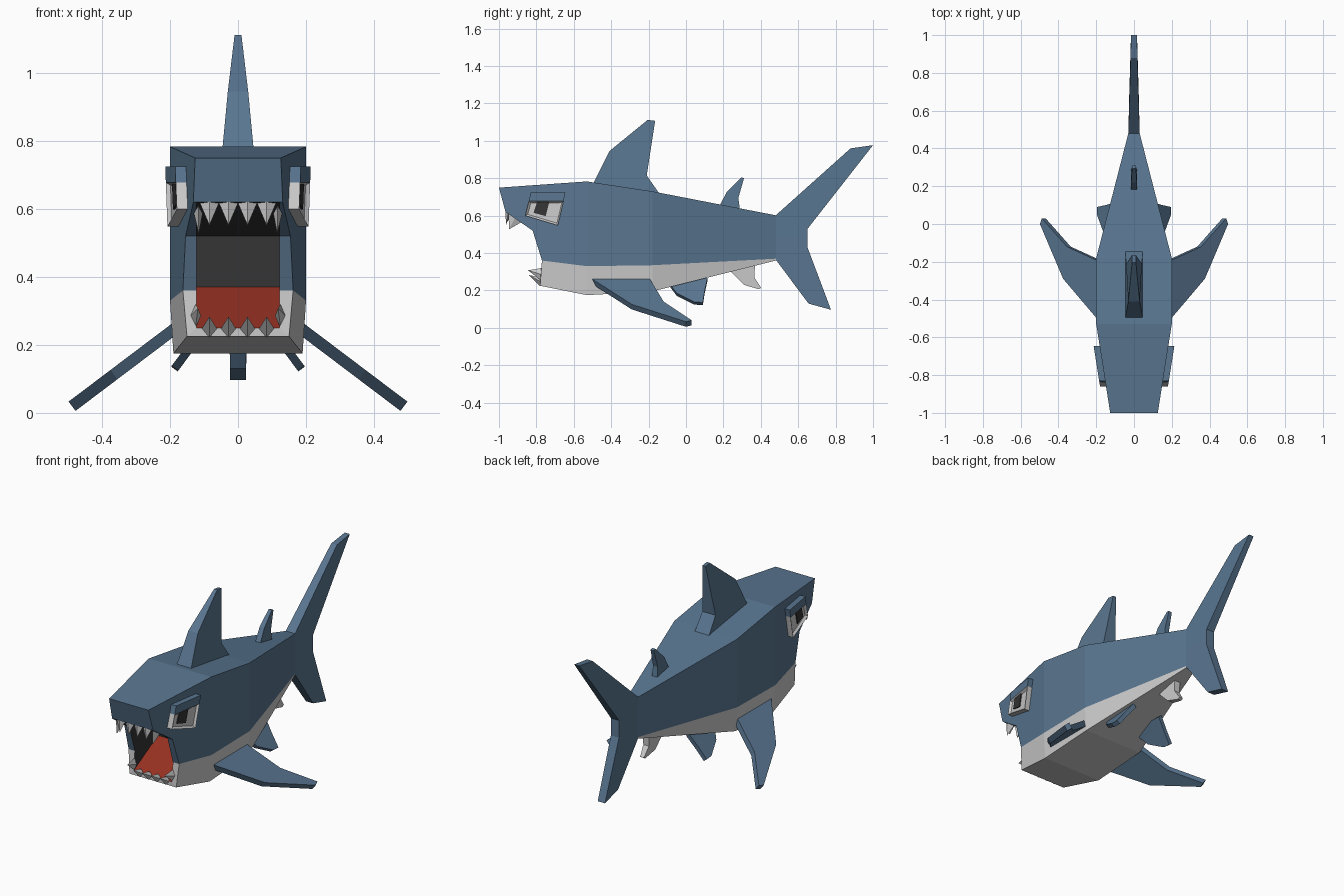
import bpy, bmesh
from mathutils import Vector

if "Cube" in bpy.data.objects:
    bpy.data.objects.remove(bpy.data.objects["Cube"])


def material(name, rgb):
    m = bpy.data.materials.new(name)
    m.diffuse_color = (*rgb, 1)
    m.use_nodes = True
    m.node_tree.nodes["Principled BSDF"].inputs["Base Color"].default_value = m.diffuse_color
    return m


BLUE = material("blue_skin", (0.10, 0.18, 0.28))
PALE = material("pale", (0.58, 0.58, 0.58))
DARK = material("dark", (0.035, 0.035, 0.035))
RED = material("red", (0.30, 0.03, 0.015))
MATS = [BLUE, PALE, DARK, RED]


def build(name, faces, mats, inset=None):
    """Weld a list of (points, material index) faces into one object."""
    bm = bmesh.new()
    made = []
    for pts, mi in faces:
        f = bm.faces.new([bm.verts.new(p) for p in pts])
        f.material_index = mi
        made.append(f)
    bmesh.ops.remove_doubles(bm, verts=bm.verts[:], dist=0.0005)
    bmesh.ops.recalc_face_normals(bm, faces=bm.faces[:])
    if inset:
        face = max(bm.faces, key=lambda f: abs(f.calc_center_median().x))
        bmesh.ops.inset_region(bm, faces=[face], thickness=inset[0], depth=inset[1])
    me = bpy.data.meshes.new(name)
    bm.to_mesh(me)
    bm.free()
    for m in mats:
        me.materials.append(m)
    ob = bpy.data.objects.new(name, me)
    bpy.context.collection.objects.link(ob)
    return ob


def slab(name, a, b, mat, inset=None):
    """Solid between two matching outlines."""
    n = len(a)
    faces = [(a, 0), (b, 0)]
    faces += [([a[i], a[(i + 1) % n], b[(i + 1) % n], b[i]], 0) for i in range(n)]
    return build(name, faces, [mat], inset)


def upright_fin(name, profile, mat):
    """Fin in the middle plane; profile holds y, z, half thickness."""
    slab(name, [(t, y, z) for y, z, t in profile], [(-t, y, z) for y, z, t in profile], mat)


def side_fin(name, s, outline, x0, z0, slope, half):
    """Sloping fin on side s; outline holds x, y."""
    n = Vector((s * slope, 0, 1)).normalized() * half
    mid = [Vector((s * x, y, z0 - slope * (x - x0))) for x, y in outline]
    slab(name, [p + n for p in mid], [p - n for p in mid], BLUE)


def width(y):
    return 0.2 - 0.158 * (-0.53 - y)


# Body: stations of y, half width, top, colour line, belly
stations = [(-0.53, 0.2, 0.783, 0.33, 0.175),
            (-0.18, 0.2, 0.73, 0.335, 0.195),
            (0.48, 0.03, 0.602, 0.37, 0.36)]
faces = []


def ring(st):
    y, w, t, l, b = st
    return [(w, y, t), (w, y, l), (w * 0.95, y, b), (-w * 0.95, y, b), (-w, y, l), (-w, y, t)]


for st0, st1 in zip(stations, stations[1:]):
    r0, r1 = ring(st0), ring(st1)
    for i, mi in enumerate([0, 1, 1, 1, 0, 0]):
        j = (i + 1) % 6
        faces.append(([r0[i], r0[j], r1[j], r1[i]], mi))
faces.append((ring(stations[-1]), 0))

# Head: open mouth with a thick rim and a cavity behind it
neck = ring(stations[0])
mouth = [(-0.965, 0.62), (-0.82, 0.52), (-0.77, 0.36), (-0.78, 0.225)]
sides = {}
for s in (1, -1):
    O = [(s * width(y), y, z) for y, z in mouth]
    O[3] = (s * 0.15, -0.78, 0.225)
    I = [(s * 0.122, y, z) for y, z in mouth]
    I[3] = (s * 0.122, -0.78, 0.25)
    nose = (s * 0.126, -1.0, 0.75)
    top, line, low = neck[:3] if s == 1 else (neck[5], neck[4], neck[3])
    back_top, back_low = (s * 0.122, -0.56, 0.52), (s * 0.122, -0.56, 0.37)
    faces += [([top, nose, O[0], O[1], O[2], line], 0), ([line, O[2], O[3], low], 1)]
    faces += [([O[i], O[i + 1], I[i + 1], I[i]], 1 if i == 2 else 0) for i in range(3)]
    faces.append(([I[0], I[1], I[2], I[3], back_low, back_top], 2))
    sides[s] = dict(nose=nose, top=top, low=low, o0=O[0], i0=I[0], o3=O[3], i3=I[3],
                    bt=back_top, bl=back_low)


def across(keys, mi):
    L, R = sides[-1], sides[1]
    faces.append(([L[k] for k in keys] + [R[k] for k in reversed(keys)], mi))


across(["top", "nose"], 0)
across(["nose", "o0", "i0"], 0)
across(["o3", "i3"], 1)
across(["o3", "low"], 1)
across(["i0", "bt"], 2)
across(["bt", "bl"], 2)
across(["bl", "i3"], 3)
build("body", faces, MATS)

# Fins in the middle plane and the tail
upright_fin("dorsal_fin", [(-0.50, 0.765, 0.047), (-0.41, 0.945, 0.03), (-0.205, 1.112, 0.01),
                           (-0.165, 1.107, 0.01), (-0.21, 0.815, 0.042), (-0.13, 0.70, 0.047)], BLUE)
upright_fin("rear_dorsal_fin", [(0.175, 0.645, 0.017), (0.22, 0.73, 0.015), (0.295, 0.805, 0.01),
                                (0.31, 0.80, 0.01), (0.28, 0.695, 0.015), (0.29, 0.62, 0.017)], BLUE)
upright_fin("anal_fin", [(0.23, 0.31, 0.022), (0.31, 0.23, 0.02), (0.39, 0.207, 0.012),
                         (0.402, 0.215, 0.012), (0.365, 0.27, 0.018), (0.37, 0.35, 0.02)], PALE)
# Tail in two lobes that share the root
upright_fin("tail_upper", [(0.48, 0.602, 0.03), (0.88, 0.96, 0.018), (1.0, 0.977, 0.016),
                           (0.65, 0.53, 0.026), (0.65, 0.48, 0.026), (0.48, 0.48, 0.03)], BLUE)
upright_fin("tail_lower", [(0.48, 0.48, 0.03), (0.65, 0.48, 0.026), (0.65, 0.43, 0.026),
                           (0.775, 0.097, 0.023), (0.655, 0.13, 0.023), (0.48, 0.365, 0.03)], BLUE)


def tooth(name, base, tip, across_x, along):
    """Four-sided spike; the base spans x and the given direction."""
    b, ax, al = Vector(base), Vector((across_x, 0, 0)), Vector(along)
    c = [b + ax, b + al, b - ax, b - al]
    build(name, [(c, 0)] + [([c[i], c[(i + 1) % 4], tip], 0) for i in range(4)], [PALE])


# Front teeth
for i in range(4):
    x = -0.084 + 0.056 * i
    tooth(f"upper_tooth_{i}", (x, -0.95, 0.617), (x, -0.962, 0.552), 0.028, (0, 0.016, -0.006))
    tooth(f"lower_tooth_{i}", (x, -0.775, 0.245), (x, -0.84, 0.283), 0.024, (0, 0.006, 0.022))

for s, tag in ((1, "right"), (-1, "left")):
    # Corner teeth
    tooth(f"upper_corner_tooth_{tag}", (s * 0.117, -0.915, 0.587), (s * 0.115, -0.945, 0.528),
          0.013, (0, 0.035, -0.022))
    tooth(f"lower_corner_tooth_{tag}", (s * 0.125, -0.77, 0.285), (s * 0.118, -0.845, 0.308),
          0.016, (0, 0, 0.035))

    # Paired fins
    side_fin(f"pectoral_fin_{tag}", s, [(0.17, -0.52), (0.365, -0.29), (0.488, 0.0), (0.478, 0.03),
                                        (0.345, -0.12), (0.17, -0.20)], 0.2, 0.237, 0.755, 0.017)
    side_fin(f"pelvic_fin_{tag}", s, [(0.09, -0.11), (0.15, -0.05), (0.185, 0.045), (0.187, 0.09),
                                      (0.14, 0.10), (0.09, 0.115)], 0.09, 0.26, 1.35, 0.012)

    # Eye: blue lid, recessed pale frame, dark pupil
    def plate(name, quad, lo, hi, mat, inset=None):
        slab(name, [(s * (width(y) + lo), y, z) for y, z in quad],
             [(s * (width(y) + hi), y, z) for y, z in quad], mat, inset)

    plate(f"eyelid_{tag}", [(-0.83, 0.725), (-0.645, 0.725), (-0.655, 0.678), (-0.84, 0.678)],
          -0.01, 0.032, BLUE)
    plate(f"eye_{tag}", [(-0.84, 0.678), (-0.655, 0.678), (-0.685, 0.548), (-0.86, 0.60)],
          -0.01, 0.032, PALE, (0.014, -0.012))
    plate(f"pupil_{tag}", [(-0.795, 0.677), (-0.73, 0.677), (-0.75, 0.598), (-0.815, 0.615)],
          0.0, 0.026, DARK)
